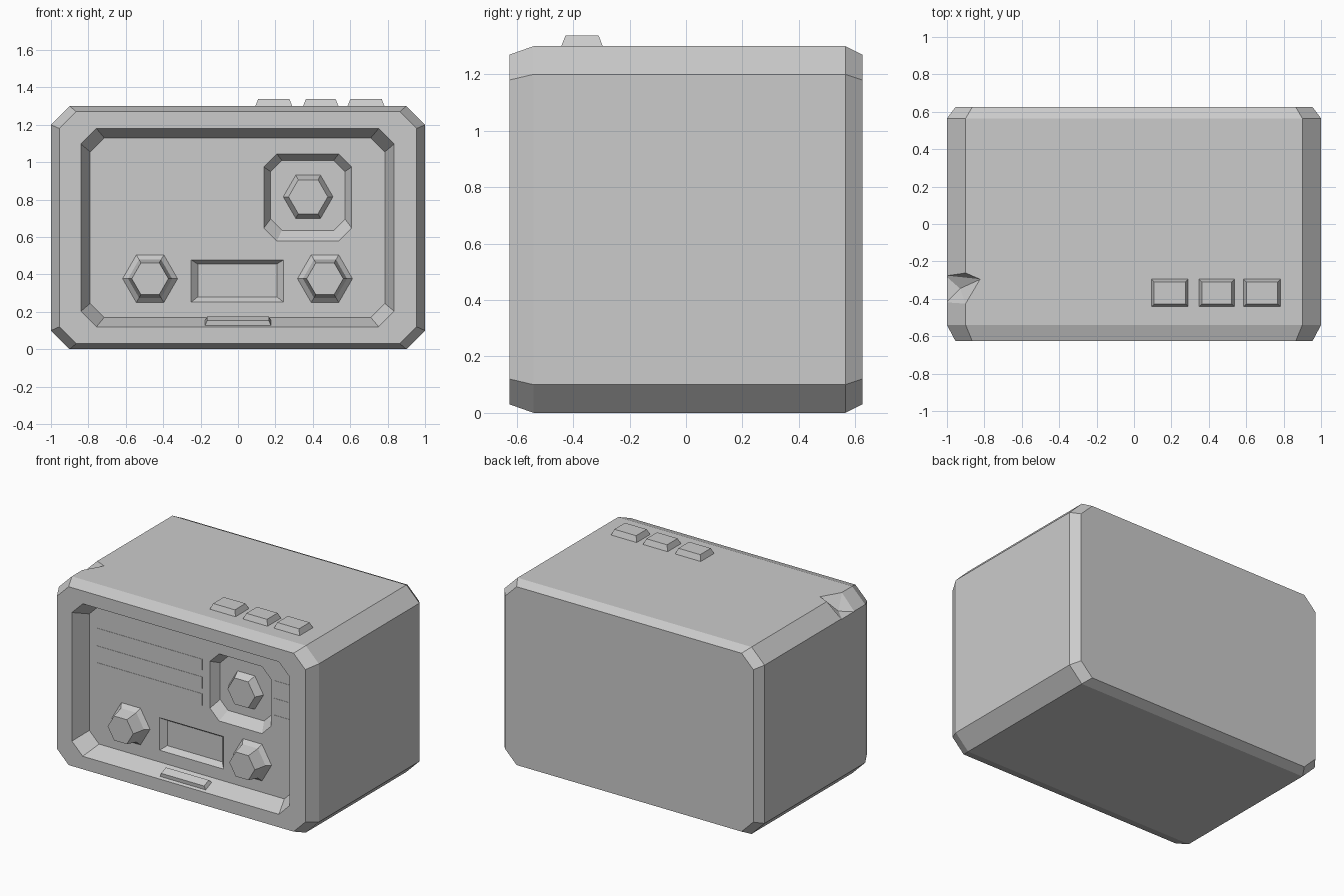
import bpy
import bmesh
from math import cos, sin, pi
from mathutils import Vector

cube = bpy.data.objects.get("Cube")
if cube:
    bpy.data.objects.remove(cube, do_unlink=True)

grey = bpy.data.materials.new("plain grey")
grey.use_nodes = True
COLOUR = (0.6, 0.6, 0.6, 1)
grey.diffuse_color = COLOUR
grey.node_tree.nodes["Principled BSDF"].inputs["Base Color"].default_value = COLOUR

FRONT, FLOOR = -0.625, -0.505


def finish(name, bm):
    bmesh.ops.recalc_face_normals(bm, faces=bm.faces)
    mesh = bpy.data.meshes.new(name)
    bm.to_mesh(mesh)
    bm.free()
    mesh.materials.append(grey)
    obj = bpy.data.objects.new(name, mesh)
    bpy.context.collection.objects.link(obj)
    return obj


def loft(name, rings):
    """Closed solid through rings of equal point count."""
    bm = bmesh.new()
    loops = [[bm.verts.new(p) for p in ring] for ring in rings]
    for a, b in zip(loops, loops[1:]):
        for i in range(len(a)):
            j = (i + 1) % len(a)
            bm.faces.new((a[i], a[j], b[j], b[i]))
    bm.faces.new(loops[0])
    bm.faces.new(loops[-1])
    return finish(name, bm)


def octagon(x0, x1, z0, z1, cut, y):
    pts = [(x0 + cut, z0), (x1 - cut, z0), (x1, z0 + cut), (x1, z1 - cut),
           (x1 - cut, z1), (x0 + cut, z1), (x0, z1 - cut), (x0, z0 + cut)]
    return [(x, y, z) for x, z in pts]


def rect(x0, x1, z0, z1, y):
    return [(x0, y, z0), (x1, y, z0), (x1, y, z1), (x0, y, z1)]


def hexagon(cx, cz, r, y):
    return [(cx + r * cos(k * pi / 3), y, cz + r * sin(k * pi / 3)) for k in range(6)]


def carve(target, cutter):
    mod = target.modifiers.new("carve", "BOOLEAN")
    mod.operation = "DIFFERENCE"
    mod.solver = "EXACT"
    mod.object = cutter
    bpy.context.view_layer.objects.active = target
    bpy.ops.object.modifier_apply(modifier=mod.name)
    bpy.data.objects.remove(cutter, do_unlink=True)


# Chamfered case with the sunken front panel
case = loft("case", [
    octagon(-0.955, 0.955, 0.03, 1.27, 0.09, 0.625),
    octagon(-1, 1, 0, 1.3, 0.1, 0.565),
    octagon(-1, 1, 0, 1.3, 0.1, -0.54),
    octagon(-0.955, 0.955, 0.03, 1.27, 0.09, FRONT),
    octagon(-0.84, 0.835, 0.12, 1.18, 0.083, FRONT),
    octagon(-0.79, 0.785, 0.17, 1.13, 0.075, FLOOR),
])

# Dial well and display well
carve(case, loft("dial_cutter", [
    octagon(0.138, 0.608, 0.578, 1.044, 0.07, FLOOR - 0.05),
    octagon(0.138, 0.608, 0.578, 1.044, 0.07, FLOOR),
    octagon(0.174, 0.572, 0.636, 1.01, 0.06, FLOOR + 0.06),
]))
carve(case, loft("display_cutter", [
    rect(-0.25, 0.243, 0.252, 0.478, FLOOR - 0.05),
    rect(-0.25, 0.243, 0.252, 0.478, FLOOR),
    rect(-0.215, 0.208, 0.28, 0.455, FLOOR + 0.035),
]))

# Chipped top edge
bm = bmesh.new()
for p in [(-0.82, -0.295, 1.303), (-0.9, -0.26, 1.303), (-1.01, -0.275, 1.195),
          (-1.01, -0.425, 1.195), (-0.9, -0.43, 1.303), (-0.93, -0.345, 1.21),
          (-1.02, -0.35, 1.35)]:
    bm.verts.new(p)
bmesh.ops.convex_hull(bm, input=bm.verts)
carve(case, finish("chip_cutter", bm))

# Dial hub and the two knobs
loft("dial_hub", [hexagon(0.375, 0.815, 0.133, FLOOR + 0.06),
                  hexagon(0.375, 0.815, 0.105, FLOOR + 0.005)])
for side, cx in (("right", -0.47), ("left", 0.465)):
    loft(side + "_knob", [hexagon(cx, 0.377, 0.147, FLOOR + 0.01),
                          hexagon(cx, 0.377, 0.147, FLOOR),
                          hexagon(cx, 0.377, 0.118, FLOOR - 0.025),
                          hexagon(cx, 0.377, 0.098, FLOOR - 0.115)])

# Speaker slats and short side slats
for row, (z0, z1) in enumerate([(0.898, 0.973), (0.77, 0.85), (0.652, 0.733)]):
    for kind, x0, x1 in (("speaker", -0.73, 0.08), ("side", 0.628, 0.753)):
        loft(f"{kind}_slat_{row + 1}", [rect(x0, x1, z0, z1, FLOOR + 0.004),
                                        rect(x0, x1, z0, z1, FLOOR - 0.002)])

# Latch lying on the sloped lower wall of the panel
along = Vector((0, 0.12, 0.05))
normal = Vector((0, -0.385, 0.923))
base = Vector((0, FRONT, 0.12))


def latch_ring(half, t0, t1, lift):
    return [base + along * t + normal * lift + Vector((x, 0, 0))
            for x, t in ((-half, t0), (half, t0), (half, t1), (-half, t1))]


loft("latch", [latch_ring(0.178, 0.15, 0.72, -0.005),
               latch_ring(0.165, 0.22, 0.65, 0.024)])

# Top push buttons
for n, (x0, x1) in enumerate([(0.093, 0.29), (0.348, 0.537), (0.586, 0.783)]):
    rings = []
    for z, g in ((1.295, 0), (1.3, 0), (1.338, 0.015)):
        rings.append([(x0 + g, -0.442 + g, z), (x1 - g, -0.442 + g, z),
                      (x1 - g, -0.295 - g, z), (x0 + g, -0.295 - g, z)])
    loft(f"push_button_{n + 1}", rings)
